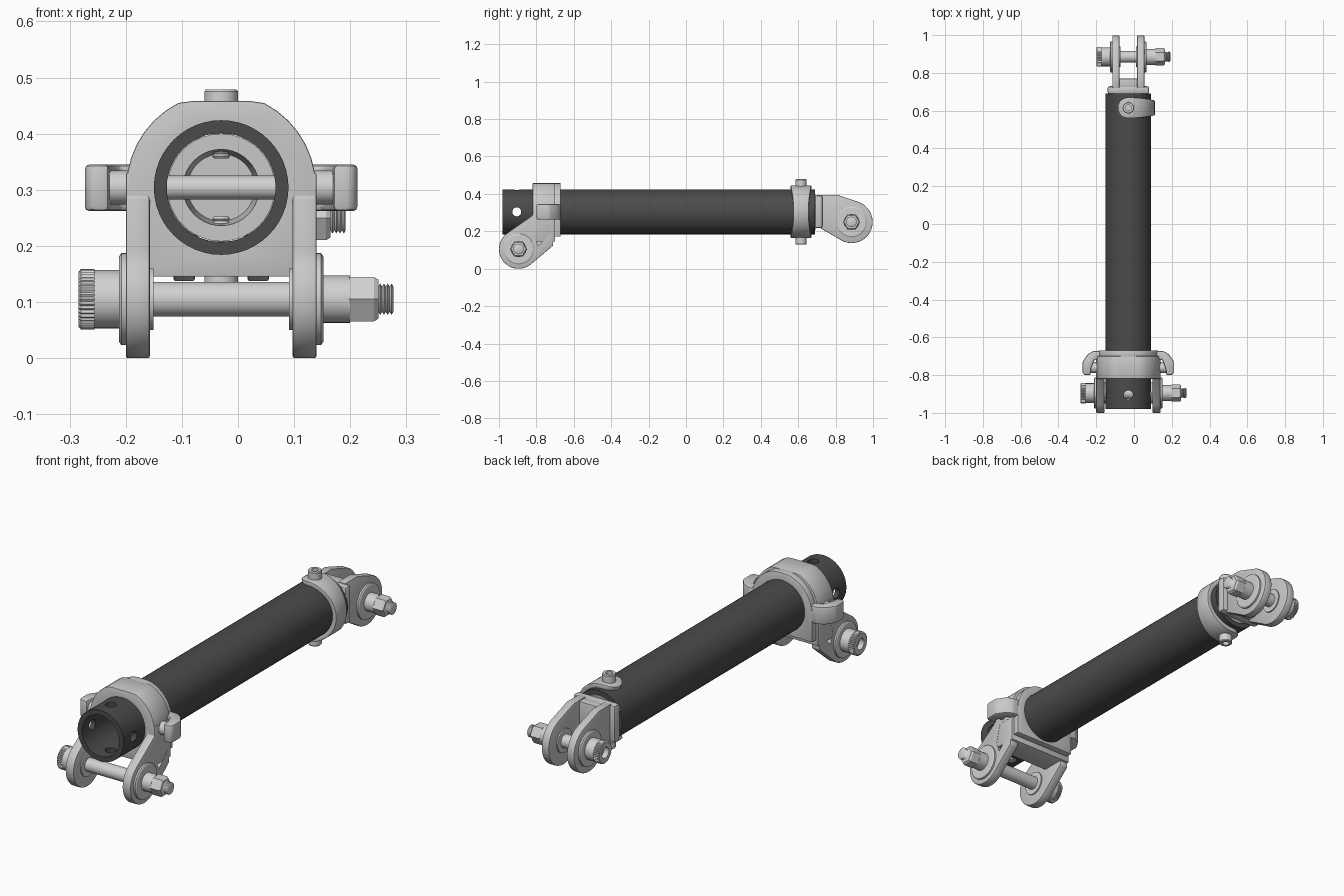
import bpy, bmesh, math
from mathutils import Vector

if "Cube" in bpy.data.objects:
    bpy.data.objects.remove(bpy.data.objects["Cube"])

CX, CZ = -0.03, 0.304          # tube axis
AXES = {"x": Vector((1, 0, 0)), "y": Vector((0, 1, 0)), "z": Vector((0, 0, 1))}


def material(name, v):
    m = bpy.data.materials.new(name)
    m.use_nodes = True
    m.diffuse_color = (v, v, v, 1)
    m.node_tree.nodes["Principled BSDF"].inputs["Base Color"].default_value = (v, v, v, 1)
    return m


DARK = material("dark tube", 0.07)
CAST = material("cast metal", 0.58)
STEEL = material("bright steel", 0.64)


def finish(name, bm, mat, bevel=0):
    bmesh.ops.remove_doubles(bm, verts=bm.verts, dist=1e-5)
    bmesh.ops.recalc_face_normals(bm, faces=bm.faces)
    mesh = bpy.data.meshes.new(name)
    bm.to_mesh(mesh)
    bm.free()
    ob = bpy.data.objects.new(name, mesh)
    bpy.context.collection.objects.link(ob)
    mesh.materials.append(mat)
    if bevel:
        mod = ob.modifiers.new("bevel", "BEVEL")
        mod.width, mod.segments, mod.limit_method = bevel, 2, "ANGLE"
        activate(ob)
        bpy.ops.object.modifier_apply(modifier=mod.name)
    smooth(ob)
    return ob


def activate(ob):
    bpy.ops.object.select_all(action="DESELECT")
    ob.select_set(True)
    bpy.context.view_layer.objects.active = ob


def smooth(ob):
    activate(ob)
    bpy.ops.object.shade_smooth_by_angle(angle=math.radians(32))


def lathe(name, profile, centre, axis, mat, n=40, closed=False, knurl=0):
    """Revolve (along, radius) points around an axis through centre."""
    d = AXES[axis]
    u = AXES["y" if axis == "x" else "x"]
    v = d.cross(u)
    bm = bmesh.new()
    rings = []
    for a, r in profile:
        ring = []
        for i in range(n):
            t = 2 * math.pi * i / n
            rr = r - knurl * (i % 2) if r > 0.04 else r
            ring.append(bm.verts.new(Vector(centre) + d * a + rr * (u * math.cos(t) + v * math.sin(t))))
        rings.append(ring)
    pairs = list(zip(rings, rings[1:])) + ([(rings[-1], rings[0])] if closed else [])
    for p, q in pairs:
        for i in range(n):
            j = (i + 1) % n
            bm.faces.new((p[i], p[j], q[j], q[i]))
    return finish(name, bm, mat)


def rod(name, a, b, r, centre, axis, mat, n=40):
    return lathe(name, [(a, 0), (a, r), (b, r), (b, 0)], centre, axis, mat, n)


def slab(name, pts, axis, lo, hi, mat, bevel=0.004):
    """Extrude a flat outline along an axis."""
    place = {"x": lambda p, h: (h, p[0], p[1]), "y": lambda p, h: (p[0], h, p[1]),
             "z": lambda p, h: (p[0], p[1], h)}[axis]
    bm = bmesh.new()
    a, b = ([bm.verts.new(place(p, h)) for p in pts] for h in (lo, hi))
    bm.faces.new(a)
    bm.faces.new(b)
    for i in range(len(pts)):
        j = (i + 1) % len(pts)
        bm.faces.new((a[i], a[j], b[j], b[i]))
    return finish(name, bm, mat, bevel)


def cut(ob, cutter):
    mod = ob.modifiers.new("cut", "BOOLEAN")
    mod.operation, mod.object, mod.solver = "DIFFERENCE", cutter, "EXACT"
    activate(ob)
    bpy.ops.object.modifier_apply(modifier=mod.name)
    bpy.data.objects.remove(cutter)
    smooth(ob)


def arc(cx, cy, r, a, b, n=24):
    return [(cx + r * math.cos(math.radians(a + (b - a) * i / n)),
             cy + r * math.sin(math.radians(a + (b - a) * i / n))) for i in range(n + 1)]


def thread(name, a, b, r, centre, axis, turns=5):
    step = (b - a) / turns
    prof = [(a, 0)]
    for i in range(turns):
        prof += [(a + i * step, r * 0.8), (a + (i + 0.5) * step, r)]
    return lathe(name, prof + [(b, r * 0.8), (b, 0)], centre, axis, STEEL, 24)


def pivot_bolt(label, y, z, inner, outer, r):
    """Clevis bolt along x with head, washers, bush, nut and thread."""
    c = (CX, y, z)
    w = outer + 0.012
    rod(label + "_bolt_shaft", -w, w + 0.06, 0.031, c, "x", STEEL)
    for s, side in ((-1, "right"), (1, "left")):
        lathe(f"{label}_{side}_washer", [(s * (outer - .002), 0), (s * (outer - .002), .082),
              (s * (w - .004), .082), (s * w, .076), (s * w, 0)], c, "x", STEEL)
        rod(f"{label}_{side}_inner_bush", s * (inner - .006), s * (inner + .002), .055, c, "x", STEEL)
    h = -w - 0.072
    rod(label + "_bolt_neck", -w, -w - .045, r - .002, c, "x", STEEL)
    lathe(label + "_bolt_head", [(h + .025, 0), (h + .025, .026), (h, .026), (h, r - .005), (h + .004, r),
          (h + .028, r), (h + .028, 0)], c, "x", STEEL, 80, knurl=0.003)
    rod(label + "_nut_bush", w, w + .048, .042, c, "x", STEEL)
    lathe(label + "_nut", [(w + .047, 0), (w + .047, .046), (w + .09, .046), (w + .098, .04), (w + .098, 0)],
          c, "x", STEEL, 6)
    thread(label + "_bolt_thread", w + .098, w + .125, .028, c, "x", 4)


# Main tube with crossed holes near the open end
tube = lathe("main_tube", [(-.98, .097), (-.98, .12), (.69, .12), (.69, .097)], (CX, 0, CZ), "y", DARK, 48, True)
for ax in "xz":
    cut(tube, rod("hole_cutter", -.2, .2, .024, (CX, -.905, CZ), ax, DARK, 24))

# Front collar: arched body and rear flange around the tube
def arch(half, base, top):
    crown = [(x, min(z, top)) for x, z in arc(CX, CZ, half, 0, 180, 20)]
    return [(CX + half, base)] + crown + [(CX - half, base)]


for name, half, base, y0, y1 in (("collar_body", .169, .145, -.82, -.70), ("collar_flange", .158, .172, -.705, -.67)):
    part = slab(name, arch(half, base, .458), "y", y0, y1, CAST, 0.003)
    cut(part, rod("bore_cutter", -1, 0, .1195, (CX, 0, CZ), "y", CAST, 48))

for s, side in ((-1, "right"), (1, "left")):
    # Front legs with a shallow pocket on the outside
    outline = [(-.71, .124), (-.71, .33), (-.82, .33), (-.82, .286)] + arc(-.895, .105, .105, 125, 310)
    leg = slab(f"front_{side}_leg", outline, "x", CX + s * .127, CX + s * .17, CAST)
    pocket = [(-.785, .26), (-.725, .26), (-.725, .185), (-.79, .12), (-.81, .17)]
    cut(leg, slab("pocket_cutter", pocket, "x", CX + s * .15, CX + s * .2, CAST, 0))
    # Hooked side ears
    hook = [(.13, -.672), (.185, -.672), (.215, -.69), (.243, -.73), (.243, -.785), (.232, -.80), (.2, -.80),
            (.198, -.765), (.18, -.72), (.13, -.71)]
    slab(f"{side}_ear", [(CX + s * u, y) for u, y in hook], "z", .262, .345, CAST, 0.008)
    rod(f"{side}_pin_head", s * .165, s * .203, .03, (CX, -.76, CZ), "x", STEEL)
    # Rear fork arms
    outline = [(.72, .215), (.72, .395), (.81, .395)] + arc(.885, .25, .113, 72, -128)
    slab(f"rear_{side}_arm", outline, "x", CX + s * .047, CX + s * .085, CAST)

rod("cross_pin", -.168, .168, .021, (CX, -.76, CZ), "x", STEEL)


# Rear fork base and tube plug
def box(half, z0, z1):
    return [(CX - half, z0), (CX + half, z0), (CX + half, z1), (CX - half, z1)]


slab("rear_fork_base", box(.11, .217, .393), "y", .688, .73, CAST, 0.012)
slab("rear_fork_block", box(.084, .222, .39), "y", .72, .77, CAST)
lathe("rear_plug", [(.66, 0), (.66, .06), (.56, .068), (.56, .096), (.692, .096), (.692, 0)],
      (CX, 0, CZ), "y", CAST)

# Pivot bolts
pivot_bolt("front", -.895, .105, .127, .17, .054)
pivot_bolt("rear", .885, .25, .047, .085, .052)

# Half-round clamp strap on the left side, rounded past its screws
bm = bmesh.new()
prev = None
for i in range(61):
    t = -114 + 228 * i / 60
    over = max(0, abs(t) - 90) * math.pi / 180 * .13
    w = .04 + .015 * abs(math.sin(math.radians(t))) ** 2
    if over:
        w = math.sqrt(max(.0001, .055 ** 2 - over ** 2))
    c, s = math.cos(math.radians(t)), math.sin(math.radians(t))
    ring = [bm.verts.new((CX + r * c, .615 + k * w, CZ + r * s)) for r, k in ((.119, -1), (.14, -1), (.14, 1), (.119, 1))]
    if prev:
        for j in range(4):
            bm.faces.new((prev[j], prev[(j + 1) % 4], ring[(j + 1) % 4], ring[j]))
    if i in (0, 60):
        bm.faces.new(ring)
    prev = ring
finish("clamp_strap", bm, CAST, 0.003)

# Clamp screws above and below
for s, label in ((1, "upper"), (-1, "lower")):
    c = (CX, .615, CZ)
    lathe(label + "_clamp_screw", [(s * .13, 0), (s * .13, .03), (s * .171, .03), (s * .175, .027),
          (s * .175, .015), (s * .16, .015), (s * .16, 0)], c, "z", STEEL, 32)
    thread(label + "_clamp_thread", s * .052, s * .132, .016, c, "z", 10)
